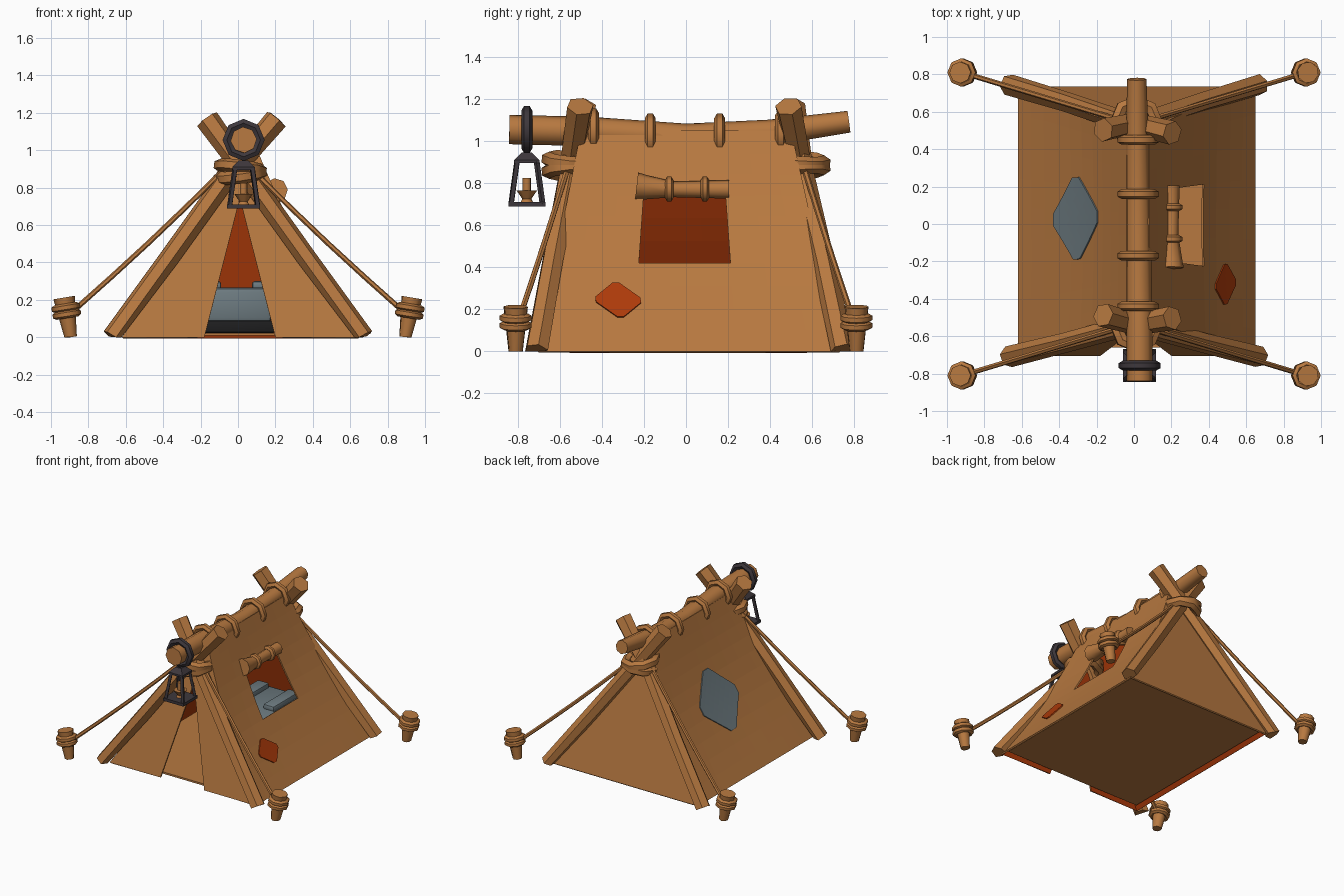
import bpy, bmesh, math
from mathutils import Vector

if "Cube" in bpy.data.objects:
    bpy.data.objects.remove(bpy.data.objects["Cube"], do_unlink=True)


def material(name, rgb):
    m = bpy.data.materials.new(name)
    m.use_nodes = True
    m.diffuse_color = (*rgb, 1)
    m.node_tree.nodes["Principled BSDF"].inputs["Base Color"].default_value = (*rgb, 1)
    return m


TAN = material("tan", (0.475, 0.19, 0.051))
RED = material("rust red", (0.42, 0.043, 0.003))
GREY = material("blue grey", (0.155, 0.2, 0.22))
IRON = material("dark iron", (0.048, 0.039, 0.045))
BLACK = material("black", (0.013, 0.013, 0.014))


def finish(name, bm, *mats, angle=50):
    me = bpy.data.meshes.new(name)
    bm.to_mesh(me)
    bm.free()
    ob = bpy.data.objects.new(name, me)
    bpy.context.collection.objects.link(ob)
    for m in mats:
        me.materials.append(m)
    if angle:
        bpy.ops.object.select_all(action='DESELECT')
        ob.select_set(True)
        bpy.context.view_layer.objects.active = ob
        bpy.ops.object.shade_smooth_by_angle(angle=math.radians(angle))
    return ob


def tube(name, pts, radii, mat, sides=8, closed=False, ref=(0.3, 0.2, 0.9), angle=50):
    """Sweep a polygon along a path; a closed path makes a ring."""
    bm = bmesh.new()
    pts = [Vector(p) for p in pts]
    n = len(pts)
    rings = []
    for i, p in enumerate(pts):
        if closed:
            t = pts[(i + 1) % n] - pts[i - 1]
        else:
            t = pts[min(i + 1, n - 1)] - pts[max(i - 1, 0)]
        u = t.cross(Vector(ref)).normalized()
        w = t.cross(u).normalized()
        r = radii[i] if isinstance(radii, (list, tuple)) else radii
        rings.append([bm.verts.new(p + r * (u * math.cos(a) + w * math.sin(a)))
                      for a in [math.tau * (k + 0.5) / sides for k in range(sides)]])
    for i in range(n if closed else n - 1):
        a, b = rings[i], rings[(i + 1) % n]
        for k in range(sides):
            j = (k + 1) % sides
            bm.faces.new((a[k], a[j], b[j], b[k]))
    if not closed:
        bm.faces.new(rings[0])
        bm.faces.new(rings[-1])
    bmesh.ops.recalc_face_normals(bm, faces=bm.faces)
    return finish(name, bm, mat, angle=angle)


def ring(name, centre, axis, major, minor, mat, segments=8):
    axis = Vector(axis).normalized()
    side = Vector((1, 0, 0)) if abs(axis.x) < 0.8 else Vector((0, 1, 0))
    u = axis.cross(side).normalized()
    w = axis.cross(u)
    pts = [Vector(centre) + major * (u * math.cos(a) + w * math.sin(a))
           for a in [math.tau * k / segments for k in range(segments)]]
    return tube(name, pts, minor, mat, 6, True, axis)


def box(name, low, high, mat, bevel=0.0):
    bm = bmesh.new()
    bmesh.ops.create_cube(bm, size=1)
    for v in bm.verts:
        v.co = [(a + b) / 2 + c * (b - a) for a, b, c in zip(low, high, v.co)]
    if bevel:
        bmesh.ops.bevel(bm, geom=bm.edges[:], offset=bevel, segments=2, affect='EDGES', profile=0.5)
    return finish(name, bm, mat, angle=35)


# Tent surface: side 1 is the left slope, side -1 the right slope
TOP = 1.05


def half_length(y, z):
    base = 0.735 if y > 0 else 0.705
    return base + (0.5 - base) * z / TOP


def slope(side, v, z):
    base, top = (0.65, 0.083) if side > 0 else (0.62, 0.04)
    x = base + (top - base) * z / TOP
    x -= (0.042 + 0.012 * (1 - v * v)) * math.sin(math.pi * z / TOP)
    return Vector((side * x, v * half_length(v, z), z))


def add_face(bm, pts):
    f = bm.faces.new([bm.verts.new(p) for p in pts])
    f.normal_update()
    if f.normal.dot(f.calc_center_median() - Vector((0, 0, 0.3))) < 0:
        f.normal_flip()


# Canvas with window hole, closed back and door opening; red lining inside
levels = [0, 0.1, 0.2, 0.31, 0.42, 0.53, 0.64, 0.74, 0.84, 0.94, TOP]
columns = [-1, -0.8, -0.58, -0.36, -0.12, 0.12, 0.33, 0.58, 0.8, 1]
bm = bmesh.new()
for z0, z1 in zip(levels, levels[1:]):
    for side in (1, -1):
        for a, b in zip(columns, columns[1:]):
            if side > 0 and 0.4 < z0 < 0.7 and abs(a + b) / 2 < 0.3:
                continue
            add_face(bm, [slope(side, a, z0), slope(side, b, z0), slope(side, b, z1), slope(side, a, z1)])
    add_face(bm, [slope(1, 1, z0), slope(-1, 1, z0), slope(-1, 1, z1), slope(1, 1, z1)])
    if z0 < 0.73:
        def door(side, z):
            return Vector((0.01 + side * 0.19 * (1 - z / 0.742), -half_length(-1, z), z))
        for s in (1, -1):
            add_face(bm, [slope(s, -1, z0), door(s, z0), door(s, z1), slope(s, -1, z1)])
    else:
        add_face(bm, [slope(1, -1, z0), slope(-1, -1, z0), slope(-1, -1, z1), slope(1, -1, z1)])
bmesh.ops.remove_doubles(bm, verts=bm.verts, dist=0.0005)
canvas = finish("canvas", bm, TAN, RED, angle=0)
mod = canvas.modifiers.new("lining", 'SOLIDIFY')
mod.thickness = 0.012
mod.offset = -1
mod.material_offset = 1

box("ground_sheet", (-0.575, -0.66, 0.01), (0.62, 0.71, 0.024), TAN)


# Sewn patches with trimmed corners that follow the slope
def patch(name, side, corners, mat, steps=8):
    bm = bmesh.new()
    out = Vector((side * 0.87, 0, 0.5)) * 0.008
    a, b, c, d = [Vector(p) for p in corners]
    tips = [(0, 0), (steps, 0), (steps, steps), (0, steps)]

    def at(i, j):
        s, t = i / steps, j / steps
        y, z = (a.lerp(b, s)).lerp(d.lerp(c, s), t)
        return slope(side, y / half_length(y, z), z) + out
    for i in range(steps):
        for j in range(steps):
            cell = [(i, j), (i + 1, j), (i + 1, j + 1), (i, j + 1)]
            add_face(bm, [at(*p) for p in cell if p not in tips])
    bmesh.ops.remove_doubles(bm, verts=bm.verts, dist=0.0005)
    ob = finish(name, bm, mat, angle=0)
    ob.modifiers.new("cloth", 'SOLIDIFY').thickness = 0.008


patch("red_patch", 1, [(-0.445, 0.245), (-0.31, 0.15), (-0.2, 0.24), (-0.335, 0.335)], RED)
patch("grey_patch", -1, [(0.02, 0.25), (0.28, 0.47), (0.04, 0.72), (-0.22, 0.48)], GREY)

# Ridge pole and its lashings
tube("ridge_pole", [(0.03, -0.84, 1.055), (0.028, -0.45, 1.045), (0.022, 0, 1.015), (0.018, 0.4, 1.04),
     (0.015, 0.775, 1.092)], [0.07, 0.07, 0.068, 0.062, 0.052], TAN)
for y, z in ((-0.44, 1.045), (-0.17, 1.02), (0.16, 1.02), (0.45, 1.035)):
    ring("ridge_lashing", (0.022, y, z), (0, 1, 0), 0.088, 0.026, TAN)

# Crossed poles, lashings, guy ropes and stakes at both ends
for e, foot_y, mid_y in ((-1, 0.71, 0.635), (1, 0.745, 0.655)):
    for s in (-1, 1):
        tube("crossed_pole", [(s * 0.67, e * foot_y, 0), (s * 0.37, e * mid_y, 0.42),
             (s * 0.055, e * 0.55, 0.86), (-s * 0.185 + 0.02, e * (0.495 + 0.008 * s * e), 1.165)],
             [0.058, 0.054, 0.055, 0.065], TAN, 6)
        ring("pole_lashing", (0.012, e * 0.545, 0.885 + 0.02 * s), (0.13 * s, 0.08 * s, 1), 0.11, 0.036, TAN)
        start, end = Vector((s * 0.09, e * 0.56, 0.88)), Vector((s * 0.87, e * 0.795, 0.15))
        tube("guy_rope", [start.lerp(end, k / 4) - Vector((0, 0, 0.012 * math.sin(math.pi * k / 4)))
             for k in range(5)], 0.014, TAN, 6)
        foot, head = Vector((s * 0.895, e * 0.81, 0)), Vector((s * 0.93, e * 0.81, 0.212))
        lean = head - foot
        tube("stake", [foot, head], [0.034, 0.058], TAN)
        for h in (0.58, 0.75):
            ring("stake_rope", foot + lean * h, lean, 0.058, 0.021, TAN)

# Flatten pole feet onto the ground
for ob in bpy.data.objects:
    if ob.name.startswith(("crossed_pole", "stake")):
        for v in ob.data.vertices:
            v.co.z = max(v.co.z, 0)

# Rolled window flap with two ties
tube("window_roll", [(0.2, -0.235, 0.785), (0.2, -0.19, 0.78), (0.2, -0.06, 0.77), (0.2, 0.205, 0.77)],
     [0.066, 0.058, 0.037, 0.044], TAN)
for y in (-0.08, 0.09):
    ring("roll_tie", (0.2, y, 0.772), (0, 1, 0), 0.042, 0.02, TAN)

# Bedding inside
box("sleeping_mat", (-0.21, -0.08, 0.024), (0.2, 0.56, 0.09), BLACK, 0.01)
box("mattress", (-0.2, -0.07, 0.08), (0.18, 0.55, 0.265), GREY, 0.025)
for x0, x1 in ((-0.19, -0.09), (0.075, 0.17)):
    box("pillow", (x0, 0.2, 0.25), (x1, 0.52, 0.3), GREY, 0.015)

# Hanging lantern
LX, LY = 0.03, -0.757
ring("lantern_hoop", (LX, LY, 1.055), (0, 1, 0), 0.09, 0.026, IRON)
tube("lantern_cap", [(LX, LY, 0.895), (LX, LY, 0.91), (LX, LY, 0.945)], [0.085, 0.085, 0.035], IRON, 4,
     ref=(0, 1, 0), angle=20)
for s in (-1, 1):
    for t in (-1, 1):
        tube("lantern_bar", [(LX + s * 0.075, LY + t * 0.075, 0.7), (LX + s * 0.047, LY + t * 0.047, 0.9)],
             0.014, IRON, 4)
box("lantern_base", (LX - 0.088, LY - 0.088, 0.688), (LX + 0.088, LY + 0.088, 0.71), IRON)
tube("candle_dish", [(LX, LY, 0.71), (LX, LY, 0.725), (LX, LY, 0.765)], [0.03, 0.022, 0.05], TAN)
tube("candle", [(LX, LY, 0.755), (LX, LY, 0.825)], 0.02, TAN)
